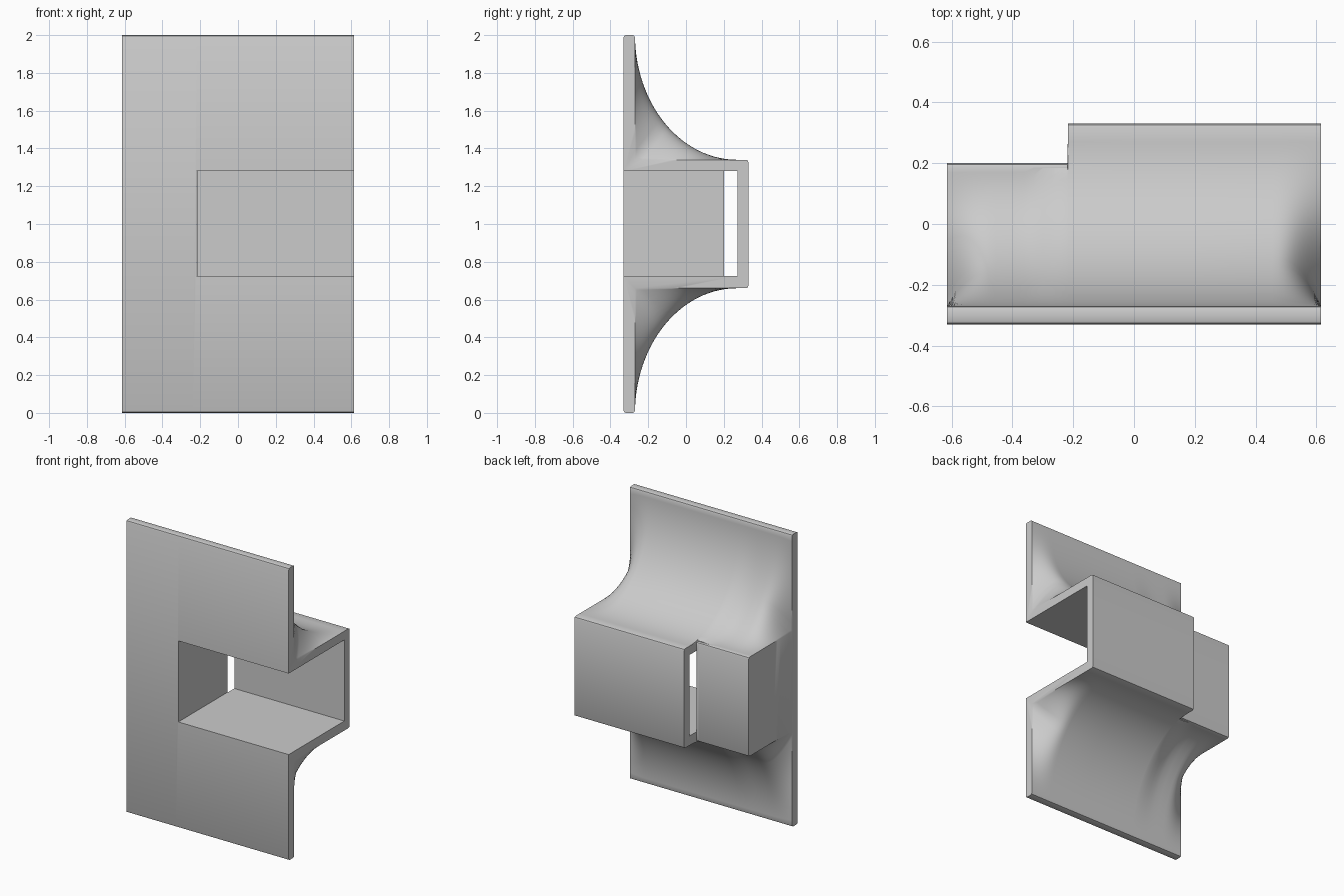
import bpy, bmesh, math

cube = bpy.data.objects.get("Cube")
if cube:
    bpy.data.objects.remove(cube, do_unlink=True)

HALF_W, FRONT, PLATE, MID = 0.615, -0.33, -0.27, 1.0
WALL, TOP = 1.34, 2.0
STEP, FLARE, ROUND = -0.219, 0.16, 0.012
ARC = 28


def material(name, colour):
    mat = bpy.data.materials.new(name)
    mat.use_nodes = True
    mat.diffuse_color = colour
    mat.node_tree.nodes["Principled BSDF"].inputs["Base Color"].default_value = colour
    return mat


def finish(bm, name):
    bmesh.ops.recalc_face_normals(bm, faces=bm.faces)
    mesh = bpy.data.meshes.new(name)
    bm.to_mesh(mesh)
    bm.free()
    obj = bpy.data.objects.new(name, mesh)
    bpy.context.collection.objects.link(obj)
    return obj


def smoothstep(t):
    t = min(max(t, 0), 1)
    return t * t * (3 - 2 * t)


def section(x):
    """Half outline (y, z) from the front of the plate round to the back."""
    back = 0.33 if x > STEP else 0.2
    end_y = 0.17 + 0.1 * smoothstep((x - STEP) / 0.15 + 1)
    reach, rise = end_y - PLATE, TOP - WALL
    t = min((HALF_W - abs(x)) / FLARE, 1)
    fill = 1 - (1 - max(t, 0)) ** 2.5
    r = ROUND
    pts = [(FRONT, TOP - r), (FRONT + r * 0.3, TOP - r * 0.3), (FRONT + r, TOP),
           (PLATE - r, TOP), (PLATE - r * 0.3, TOP - r * 0.3)]
    # Elliptical fillet that thins to a bare corner at each end
    for i in range(ARC + 1):
        u = i / ARC
        a = u * math.pi / 2
        arc_y, arc_z = end_y - reach * math.cos(a), TOP - rise * math.sin(a)
        flat_y = PLATE + reach * max(0, 2 * u - 1)
        flat_z = TOP - rise * min(1, 2 * u)
        y = flat_y + (arc_y - flat_y) * fill
        z = flat_z + (arc_z - flat_z) * fill
        pts.append((min(y, back - r * 1.3), min(z, TOP - r)))
    pts += [(back - r, WALL), (back - r * 0.3, WALL - r * 0.3), (back, WALL - r)]
    return pts


# Stations across the width, closer together at the flared ends
ends = [HALF_W - FLARE * (i / 12) ** 1.5 for i in range(13)]
stations = ends + [-x for x in ends]
stations += [-0.4, -0.36, -0.33, -0.3, -0.27, -0.24, STEP, STEP + 0.002, 0, 0.2]
stations.sort()

# Bracket body: plate, fillets and stepped housing in one loft
bm = bmesh.new()
rings = []
for x in stations:
    half = section(x)
    outline = half + [(y, 2 * MID - z) for y, z in reversed(half)]
    rings.append([bm.verts.new((x, y, z)) for y, z in outline])
for a, b in zip(rings, rings[1:]):
    for i in range(len(a)):
        j = (i + 1) % len(a)
        bm.faces.new((a[i], a[j], b[j], b[i]))
bm.faces.new(rings[0])
bm.faces.new(rings[-1])
body = finish(bm, "bracket_body")
body.data.materials.append(material("plain grey", (0.6, 0.6, 0.6, 1)))

# Channel open to the front, to one end and through the slot at the step
bm = bmesh.new()
bmesh.ops.create_cube(bm, size=1)
for v in bm.verts:
    v.co.x = -0.221 if v.co.x < 0 else 0.8
    v.co.y = -0.5 if v.co.y < 0 else 0.272
    v.co.z = 0.725 if v.co.z < 0 else 1.28
cutter = finish(bm, "channel_cutter")
cutter.hide_render = True
cutter.hide_set(True)

cut = body.modifiers.new("channel", "BOOLEAN")
cut.operation = "DIFFERENCE"
cut.solver = "EXACT"
cut.object = cutter
bpy.context.view_layer.objects.active = body
body.select_set(True)
bpy.ops.object.modifier_apply(modifier=cut.name)
bpy.data.objects.remove(cutter, do_unlink=True)
bpy.ops.object.shade_smooth_by_angle(angle=math.radians(35))
